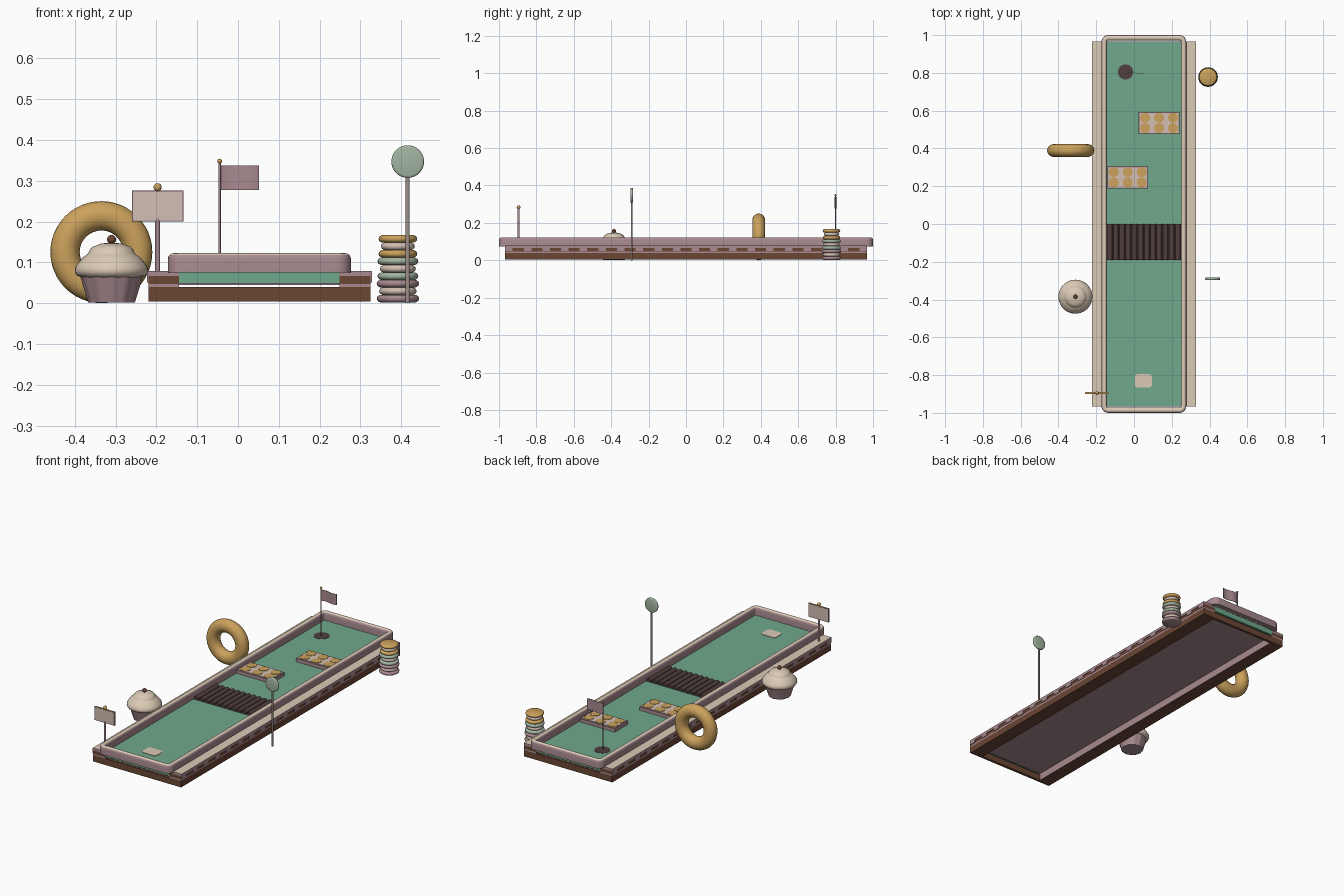
import bpy, bmesh, math
from mathutils import Vector

if "Cube" in bpy.data.objects:
    bpy.data.objects.remove(bpy.data.objects["Cube"])


def lin(c):
    c /= 255
    return c / 12.92 if c <= 0.04045 else ((c + 0.055) / 1.055) ** 2.4


def mat(name, h):
    m = bpy.data.materials.new(name)
    m.diffuse_color = [lin(int(h[i:i + 2], 16)) for i in (0, 2, 4)] + [1]
    m.use_nodes = True
    m.node_tree.nodes["Principled BSDF"].inputs["Base Color"].default_value = m.diffuse_color
    return m


GREEN = mat("turf green", "70A98B")
PINK = mat("icing pink", "A88A90")
CREAM = mat("cream", "DCCBB6")
PALE = mat("pale pink", "D4BFB3")
GOLD = mat("biscuit gold", "CCA25C")
BROWN = mat("cake brown", "6B4634")
DARK = mat("dark chocolate", "503F3E")
MINT = mat("mint", "A2B5A1")
GREY = mat("stick grey", "A0918B")


def finish(name, bm, *mats, smooth=None, rule=None):
    bmesh.ops.recalc_face_normals(bm, faces=bm.faces)
    bm.normal_update()
    if rule:
        for f in bm.faces:
            f.material_index = int(rule(f))
    me = bpy.data.meshes.new(name)
    bm.to_mesh(me)
    bm.free()
    ob = bpy.data.objects.new(name, me)
    bpy.context.collection.objects.link(ob)
    for m in mats:
        me.materials.append(m)
    if smooth:
        bpy.ops.object.select_all(action='DESELECT')
        ob.select_set(True)
        bpy.context.view_layer.objects.active = ob
        bpy.ops.object.shade_smooth_by_angle(angle=math.radians(smooth))
    return ob


def box(name, lo, hi, *mats, rule=None):
    bm = bmesh.new()
    bmesh.ops.create_cube(bm, size=1)
    for v in bm.verts:
        v.co = Vector([(a + b) / 2 + c * (b - a) for a, b, c in zip(lo, hi, v.co)])
    return finish(name, bm, *mats, rule=rule)


def lathe(name, profile, loc, *mats, seg=32, axis='Z', ripple=None, smooth=40):
    """Spin (radius, height) points about an axis through loc."""
    bm = bmesh.new()
    rings = []
    for r, h in profile:
        ring = []
        for i in range(seg):
            a = 2 * math.pi * i / seg
            q = r * (ripple(i) if ripple else 1)
            x, y, z = q * math.cos(a), q * math.sin(a), h
            if axis == 'Y':
                x, y, z = x, h, y
            ring.append(bm.verts.new((x + loc[0], y + loc[1], z + loc[2])))
        rings.append(ring)
    for a, b in zip(rings, rings[1:]):
        for i in range(seg):
            j = (i + 1) % seg
            bm.faces.new((a[i], a[j], b[j], b[i]))
    bm.faces.new(rings[0])
    bm.faces.new(rings[-1])
    return finish(name, bm, *mats, smooth=smooth)


def rod(name, loc, r, h, m, seg=12, axis='Z', smooth=60):
    return lathe(name, [(r, 0), (r, h)], loc, m, seg=seg, axis=axis, smooth=smooth)


def ball(name, loc, r, m):
    bm = bmesh.new()
    bmesh.ops.create_uvsphere(bm, u_segments=16, v_segments=10, radius=r)
    bmesh.ops.translate(bm, verts=bm.verts, vec=loc)
    return finish(name, bm, m, smooth=60)


def top_rule(f):
    return f.normal.z > 0.75


X0, X1, Y = -0.22, 0.325, 0.967      # cake outline
L, R, T = -0.145, 0.249, 0.077       # turf edges and turf height

# hollow cake base: end walls, and the turf slab on a recessed board
for end, s in (("front", -1), ("back", 1)):
    ys = sorted((s * Y, s * (Y - 0.015)))
    box(end + "_cake_wall", (X0, ys[0], 0.004), (X1, ys[1], 0.039), BROWN)
box("underside_board", (L, -Y + 0.015, 0.044), (R, Y - 0.015, 0.05), PINK)
box("turf", (L, -Y, 0.048), (R, Y, T), GREEN)

# side ledges with icing and drips
for side, a, b, edge, out in (("left", X0, L, X0, -1), ("right", R, X1, X1, 1)):
    over = edge + out * 0.003
    box(side + "_lower_cake", (a, -Y + 0.015, 0.004), (b, Y - 0.015, 0.04), BROWN, PINK,
        rule=lambda f: f.normal.x * out < -0.5)
    box(side + "_filling", (a, -Y, 0.039), (b, Y, 0.047), PINK)
    box(side + "_upper_cake", (a, -Y, 0.047), (b, Y, 0.066), BROWN)
    box(side + "_icing", (min(a, over), -Y, 0.065), (max(b, over), Y, 0.079), PINK, CREAM, rule=top_rule)
    for i in range(20):
        y = -Y + 0.02 + (2 * Y - 0.04) * i / 19
        xs = sorted((edge, over))
        box(side + "_icing_drip", (xs[0], y - 0.02, 0.05), (xs[1], y + 0.02, 0.066), PINK)

# rounded bumper wall swept round the course
prof = [(0, 0.075), (0, 0.108)]
prof += [(0.0145 - 0.0145 * math.cos(t), 0.108 + 0.0145 * math.sin(t))
         for t in [math.pi * k / 8 for k in range(1, 8)]]
prof += [(0.029, 0.108), (0.029, 0.075)]
bm = bmesh.new()
loops = []
cx, hx, rad = 0.0525, 0.2245, 0.036
for k, (sx, sy) in enumerate(((1, 1), (-1, 1), (-1, -1), (1, -1))):
    for j in range(7):
        a = math.pi / 2 * (k + j / 6)
        loops.append([bm.verts.new((cx + sx * (hx - rad) + (rad - o) * math.cos(a),
                                    sy * (1 - rad) + (rad - o) * math.sin(a), z)) for o, z in prof])
for a, b in zip(loops, loops[1:] + loops[:1]):
    for i in range(len(prof)):
        j = (i + 1) % len(prof)
        bm.faces.new((a[i], a[j], b[j], b[i]))
finish("bumper_wall", bm, PINK, CREAM, smooth=40, rule=top_rule)

# tee mat and hole
bm = bmesh.new()
bmesh.ops.create_cube(bm, size=1)
for v in bm.verts:
    v.co = Vector((0.05 + v.co.x * 0.09, -0.83 + v.co.y * 0.07, T + v.co.z * 0.005))
bmesh.ops.bevel(bm, geom=[e for e in bm.edges if abs(e.verts[0].co.z - e.verts[1].co.z) > 0.001],
                offset=0.014, segments=3, affect='EDGES', profile=0.5)
finish("tee_mat", bm, CREAM)
rod("hole", (-0.045, 0.805, T), 0.04, 0.0015, DARK, seg=32)

# flag
rod("flag_pole", (-0.045, 0.8, T), 0.003, 0.27, PINK)
ball("flag_pole_knob", (-0.045, 0.8, 0.348), 0.006, GOLD)
bm = bmesh.new()
cols = []
for i in range(13):
    x, y = -0.043 + 0.095 * i / 12, 0.8 + 0.004 * math.sin(i / 12 * 2 * math.pi)
    cols.append([bm.verts.new((x, y + d, z)) for d, z in
                 ((-0.001, 0.277), (-0.001, 0.338), (0.001, 0.338), (0.001, 0.277))])
for a, b in zip(cols, cols[1:]):
    for i in range(4):
        bm.faces.new((a[i], a[(i + 1) % 4], b[(i + 1) % 4], b[i]))
bm.faces.new(cols[0])
bm.faces.new(cols[-1])
finish("flag", bm, PINK, smooth=40)

# ridged chocolate roll bridge
box("ridge_plate", (L, -0.19, T - 0.005), (R, 0, T + 0.004), DARK)
n = 12
w = (R - L) / n
for i in range(n):
    rod("chocolate_roll", (L + w * (i + 0.5), -0.19, T + 0.003), w * 0.43, 0.19, DARK, seg=14, axis='Y')

# biscuit trays
for x, y in ((-0.033, 0.247), (0.133, 0.535)):
    box("biscuit_tray", (x - 0.108, y - 0.059, T), (x + 0.108, y + 0.059, T + 0.019), PINK)
    box("biscuit_tray_top", (x - 0.102, y - 0.053, T + 0.018), (x + 0.102, y + 0.053, T + 0.021), PALE)
    for i in (-1, 0, 1):
        for j in (-1, 1):
            rod("tray_biscuit", (x + i * 0.074, y + j * 0.0275, T + 0.02), 0.0265, 0.003, GOLD, seg=28)

# doughnut ring standing on edge
bm = bmesh.new()
rings = []
for i in range(48):
    a = 2 * math.pi * i / 48
    ring = []
    for j in range(20):
        b = 2 * math.pi * j / 20
        q = 0.089 + 0.036 * math.cos(b)
        ring.append(bm.verts.new((-0.335 + q * math.cos(a), 0.389 + 0.034 * math.sin(b),
                                  0.125 + q * math.sin(a))))
    rings.append(ring)
for a, b in zip(rings, rings[1:] + rings[:1]):
    for j in range(20):
        k = (j + 1) % 20
        bm.faces.new((a[j], a[k], b[k], b[j]))
finish("doughnut", bm, GOLD, smooth=60)

# sign
rod("sign_post", (-0.197, -0.895, T), 0.006, 0.13, PINK)
box("sign_board", (-0.26, -0.899, 0.2), (-0.134, -0.891, 0.276), PINK, GOLD, rule=top_rule)
for y in (-0.9, -0.891):
    box("sign_face", (-0.257, y, 0.203), (-0.137, y + 0.001, 0.273), PALE)
ball("sign_knob", (-0.197, -0.895, 0.284), 0.01, GOLD)

# cupcake
C = (-0.31, -0.385, 0)
lathe("cupcake_wrapper", [(0.056, 0.002), (0.078, 0.075)], C, PINK, seg=48,
      ripple=lambda i: 1 + 0.025 * math.cos(i * math.pi / 2), smooth=60)
lathe("cupcake_frosting", [(0.07, 0.062), (0.084, 0.067), (0.09, 0.077), (0.089, 0.087), (0.083, 0.097),
                           (0.077, 0.104), (0.071, 0.112), (0.062, 0.118), (0.057, 0.122),
                           (0.054, 0.13), (0.047, 0.138), (0.036, 0.142), (0.026, 0.146),
                           (0.008, 0.148)], C, CREAM, seg=40, smooth=60)
ball("cupcake_cherry", (C[0], C[1], 0.156), 0.011, BROWN)

# stack of three sandwich biscuits
h = 0.0183
for i, m in enumerate((PINK, PINK, PINK, MINT, MINT, MINT, GOLD, GOLD, GOLD)):
    filling = i % 3 == 1
    r = (0.052, 0.05, 0.0475)[i // 3] - (0.006 if filling else 0)
    lathe("biscuit_filling" if filling else "biscuit_shell",
          [(r - 0.008, 0), (r - 0.002, h * 0.2), (r, h * 0.5), (r - 0.002, h * 0.8), (r - 0.008, h)],
          (0.392, 0.778, 0.002 + i * h), PALE if filling else m, seg=32, smooth=60)

# lollipop
rod("lollipop_stick", (0.416, -0.29, 0), 0.005, 0.31, GREY, seg=10)
lathe("lollipop_disc", [(0.034, -0.007), (0.038, -0.006), (0.04, -0.003), (0.04, 0.003), (0.038, 0.006),
                        (0.034, 0.007)], (0.416, -0.29, 0.347), MINT, seg=40, axis='Y', smooth=70)
